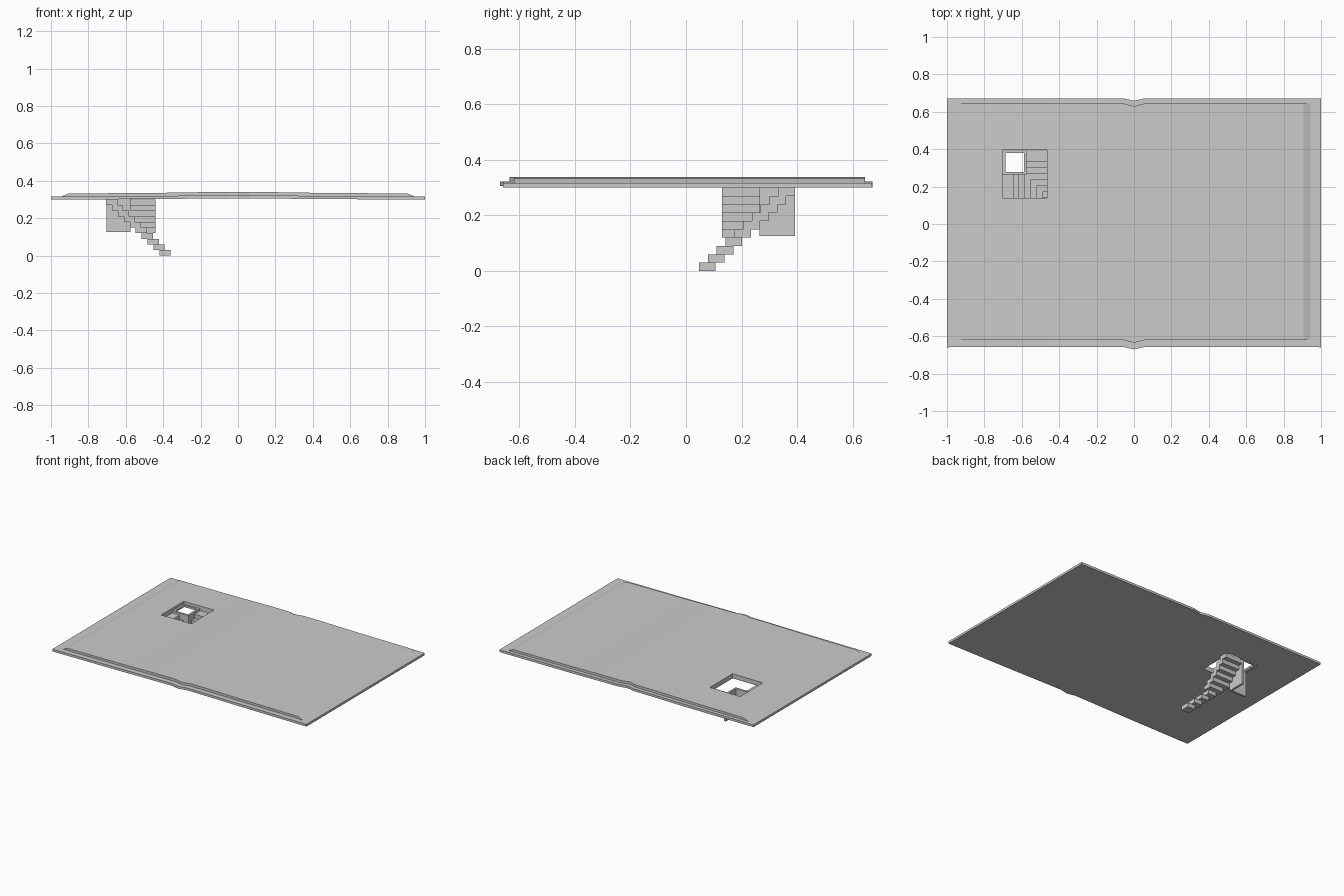
import bpy, bmesh

if "Cube" in bpy.data.objects:
    bpy.data.objects.remove(bpy.data.objects["Cube"])


def mesh_object(name, bm):
    bmesh.ops.recalc_face_normals(bm, faces=bm.faces)
    me = bpy.data.meshes.new(name)
    bm.to_mesh(me)
    bm.free()
    ob = bpy.data.objects.new(name, me)
    bpy.context.collection.objects.link(ob)
    return ob


def add_box(bm, x0, x1, y0, y1, z0, z1):
    g = bmesh.ops.create_cube(bm, size=1)
    for v in g['verts']:
        v.co = ((x0 + x1) / 2 + v.co.x * (x1 - x0),
                (y0 + y1) / 2 + v.co.y * (y1 - y0),
                (z0 + z1) / 2 + v.co.z * (z1 - z0))


def boxes(name, items):
    bm = bmesh.new()
    for it in items:
        add_box(bm, *it)
    return mesh_object(name, bm)


def slab(name, y0, y1, stations):
    # loft rectangular sections along x: (x, y shift, bottom z, top z)
    bm = bmesh.new()
    rings = []
    for x, d, zb, zt in stations:
        rings.append([bm.verts.new(p) for p in (
            (x, y0 + d, zb), (x, y1 + d, zb), (x, y1 + d, zt), (x, y0 + d, zt))])
    for a, b in zip(rings, rings[1:]):
        for i in range(4):
            j = (i + 1) % 4
            bm.faces.new((a[i], a[j], b[j], b[i]))
    bm.faces.new(rings[0])
    bm.faces.new(rings[-1])
    return mesh_object(name, bm)


def mirrored(half):
    return [(-x, d, a, b) for x, d, a, b in reversed(half)] + \
           [s for s in half if s[0] > 0]


# lower board with a dip at the spine
board = slab("lower_board", -0.657, 0.672, mirrored([
    (0, -0.013, 0.306, 0.322), (0.06, 0, 0.306, 0.322), (0.2, 0, 0.305, 0.321),
    (0.45, 0, 0.302, 0.319), (1.0, -0.002, 0.30, 0.316)]))

# upper sheet with sloping ends
sheet = slab("upper_sheet", -0.62, 0.645, mirrored([
    (0, -0.015, 0.315, 0.339), (0.06, 0, 0.315, 0.339), (0.2, 0, 0.315, 0.339),
    (0.45, 0, 0.312, 0.335), (0.905, 0, 0.31, 0.332), (0.945, 0, 0.31, 0.316)]))

# stairwell opening
cutter = boxes("opening_cutter", [(-0.703, -0.465, 0.14, 0.395, 0.2, 0.5)])
cutter.hide_render = True
cutter.hide_viewport = False
cutter.display_type = 'WIRE'
for ob in (board, sheet):
    m = ob.modifiers.new("opening", 'BOOLEAN')
    m.operation = 'DIFFERENCE'
    m.solver = 'EXACT'
    m.object = cutter
    bpy.context.view_layer.objects.active = ob
    bpy.ops.object.modifier_apply(modifier=m.name)
bpy.data.objects.remove(cutter)

# stairs: a diagonal flight that splits into two flights around the corner
RISE, RUN, SIZE = 0.03, 0.0317, 0.06
XI, XO, YI, YO = -0.575, -0.44, 0.265, 0.13
steps = []
for i in range(10):
    x1 = -0.36 - RUN * i
    x0 = x1 - SIZE
    y0 = 0.047 + RUN * i
    y1 = y0 + SIZE
    z0, z1 = RISE * i, RISE * (i + 1)
    if i < 4:
        steps.append((x0, x1, y0, y1, z0, z1))
    else:
        steps.append((max(x0, XI), XO, y0, y1, z0, z1))
        steps.append((x0, x1, YO, min(y1, YI), z0, z1))
boxes("stairs", steps)

# corner walls between the two flights
T = 0.014
boxes("corner_walls", [
    (XI - T, XI, YI, 0.393, 0.125, 0.302),
    (-0.702, XI - T, YI, YI + T, 0.125, 0.302)])

# square rim on top of the walls
boxes("well_rim", [
    (-0.702, XI, YI, YI + T, 0.302, 0.315),
    (-0.702, XI, 0.379, 0.393, 0.302, 0.315),
    (-0.702, -0.688, YI + T, 0.379, 0.302, 0.315),
    (XI - T, XI, YI + T, 0.379, 0.302, 0.315)])
